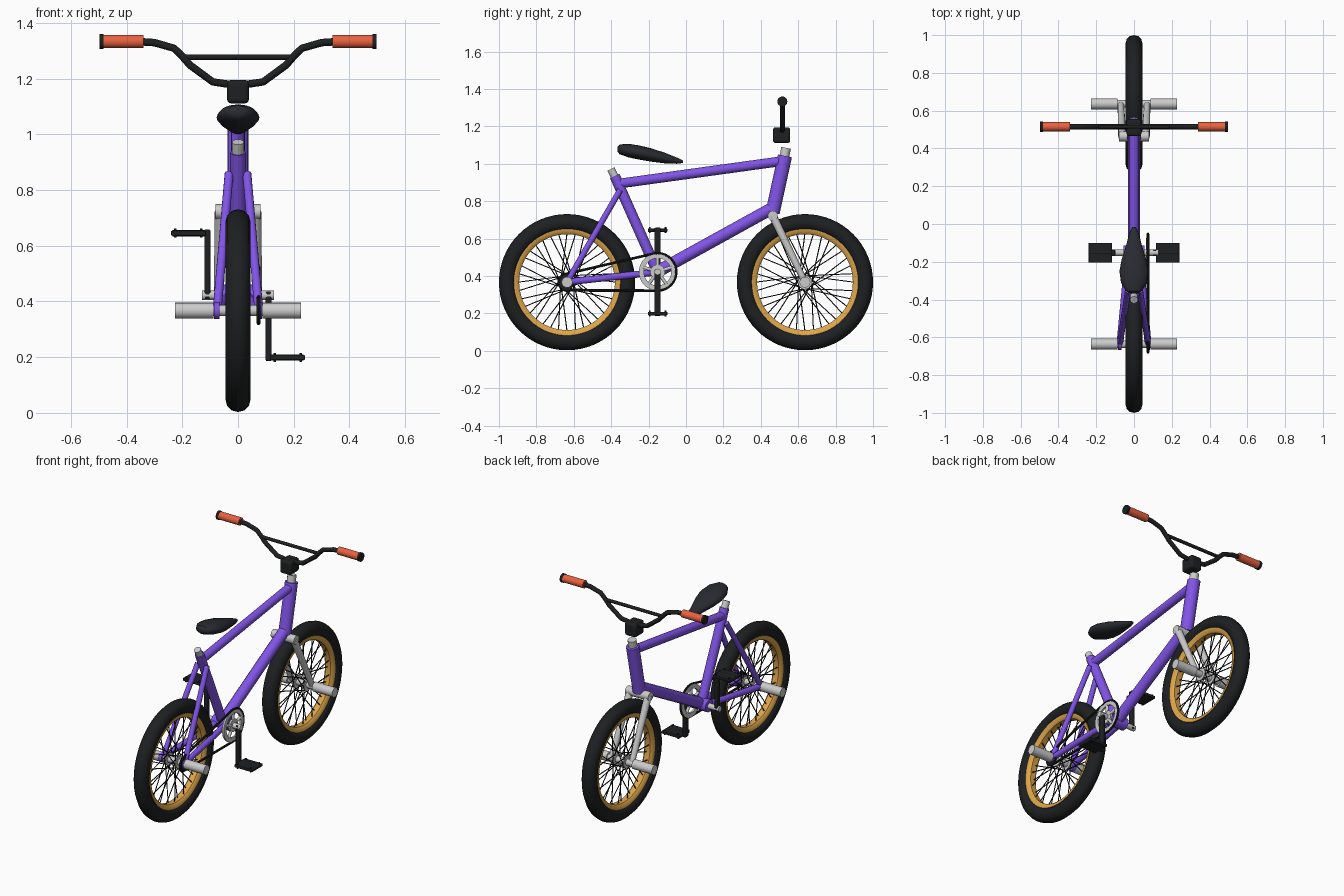
import bpy, bmesh, math
from math import sin, cos, pi, radians
from mathutils import Vector

if "Cube" in bpy.data.objects:
    bpy.data.objects.remove(bpy.data.objects["Cube"])


def material(name, rgb):
    m = bpy.data.materials.new(name)
    m.diffuse_color = (*rgb, 1)
    m.use_nodes = True
    m.node_tree.nodes["Principled BSDF"].inputs["Base Color"].default_value = m.diffuse_color
    return m


PURPLE = material("purple", (0.22, 0.09, 0.80))
BLACK = material("black", (0.013, 0.014, 0.015))
GOLD = material("gold", (0.72, 0.38, 0.07))
ORANGE = material("orange", (0.82, 0.12, 0.05))
SEAT = material("seat_grey", (0.022, 0.024, 0.03))
STEEL = material("steel", (0.55, 0.55, 0.57))


def add_mesh(name, me, mat):
    ob = bpy.data.objects.new(name, me)
    bpy.context.collection.objects.link(ob)
    me.materials.clear()
    me.materials.append(mat)
    return ob


def tube(name, paths, r, mat, closed=False, res=4, radii=None):
    """Round tubes along one or more point paths, merged in one mesh."""
    cu = bpy.data.curves.new(name, 'CURVE')
    cu.dimensions = '3D'
    cu.bevel_depth, cu.bevel_resolution, cu.use_fill_caps = r, res, True
    for pts in paths:
        sp = cu.splines.new('POLY')
        sp.points.add(len(pts) - 1)
        for i, p in enumerate(pts):
            sp.points[i].co = (*p, 1)
            sp.points[i].radius = radii[i] if radii else 1
        sp.use_cyclic_u = closed
    tmp = bpy.data.objects.new(name + "_tmp", cu)
    bpy.context.collection.objects.link(tmp)
    bpy.context.view_layer.update()
    me = bpy.data.meshes.new_from_object(tmp.evaluated_get(bpy.context.evaluated_depsgraph_get()))
    bpy.data.objects.remove(tmp)
    return add_mesh(name, me, mat)


def box(name, loc, size, mat, bevel=0.0):
    bpy.ops.mesh.primitive_cube_add(size=1, location=loc)
    ob = bpy.context.object
    ob.name, ob.scale = name, size
    bpy.ops.object.transform_apply(location=False, rotation=False, scale=True)
    if bevel:
        b = ob.modifiers.new("bevel", 'BEVEL')
        b.width, b.segments = bevel, 3
    ob.data.materials.append(mat)
    return ob


def lathe(name, profile, centre, mat, n=48):
    """Spin a closed (x, radius) profile about an axle along x."""
    bm = bmesh.new()
    rings = [[bm.verts.new((centre[0] + x, centre[1] + r * cos(2 * pi * k / n), centre[2] + r * sin(2 * pi * k / n)))
              for x, r in profile] for k in range(n)]
    m = len(profile)
    for k in range(n):
        a, b = rings[k], rings[(k + 1) % n]
        for i in range(m):
            bm.faces.new((a[i], a[(i + 1) % m], b[(i + 1) % m], b[i]))
    bmesh.ops.recalc_face_normals(bm, faces=bm.faces)
    me = bpy.data.meshes.new(name)
    bm.to_mesh(me)
    bm.free()
    return add_mesh(name, me, mat)


AXLE_Z = 0.367
BB = Vector((0, -0.152, 0.422))

# wheels: tyre, rim, crossed spokes, hub, pegs
tyre = [(0.045 * cos(a), 0.319 + 0.045 * sin(a)) for a in [2 * pi * i / 12 for i in range(12)]]
rim = [(-0.032, 0.285), (0.032, 0.285), (0.03, 0.268), (0.018, 0.256), (-0.018, 0.256), (-0.03, 0.268)]
for end, y in (("front", 0.636), ("rear", -0.636)):
    c = (0, y, AXLE_Z)
    lathe(end + "_tyre", tyre, c, BLACK, 64)
    lathe(end + "_rim", rim, c, GOLD, 64)
    spokes = []
    for k in range(36):
        a = 2 * pi * k / 36
        side = 1 if k % 2 else -1
        h = a + (1.1 if k % 4 < 2 else -1.1)
        spokes.append([(side * 0.035, y + 0.036 * cos(h), AXLE_Z + 0.036 * sin(h)),
                       (side * 0.006, y + 0.262 * cos(a), AXLE_Z + 0.262 * sin(a))])
    tube(end + "_spokes", spokes, 0.003, BLACK, res=1)
    tube(end + "_hub", [[(-0.1, y, AXLE_Z), (0.1, y, AXLE_Z)]], 0.02, STEEL)
    tube(end + "_hub_flanges", [[(s * 0.03, y, AXLE_Z), (s * 0.04, y, AXLE_Z)] for s in (-1, 1)], 0.038, STEEL)
    tube(end + "_pegs", [[(s * 0.088, y, AXLE_Z), (s * 0.227, y, AXLE_Z)] for s in (-1, 1)], 0.029, STEEL, res=6)

# frame
tube("head_tube", [[(0, 0.529, 1.042), (0, 0.463, 0.738)]], 0.038, PURPLE, res=6)
tube("top_tube", [[(0, 0.52, 1.015), (0, -0.365, 0.893)]], 0.026, PURPLE)
tube("down_tube", [[(0, 0.475, 0.77), (0, -0.15, 0.425)]], 0.033, PURPLE)
tube("seat_tube", [[(0, -0.381, 0.935), BB]], 0.028, PURPLE)
tube("bottom_bracket", [[BB - Vector((0.055, 0, 0)), BB + Vector((0.055, 0, 0))]], 0.038, PURPLE, res=6)
tube("seat_stays", [[(s * 0.032, -0.352, 0.86), (s * 0.075, -0.636, AXLE_Z)] for s in (-1, 1)], 0.016, PURPLE)
tube("chain_stays", [[(s * 0.03, -0.16, 0.42), (s * 0.075, -0.64, AXLE_Z)] for s in (-1, 1)], 0.018, PURPLE)
tube("dropouts", [[(s * 0.066, -0.636, AXLE_Z), (s * 0.086, -0.636, AXLE_Z)] for s in (-1, 1)], 0.03, PURPLE)
tube("seat_post", [[(0, -0.37, 0.91), (0, -0.402, 0.972)]], 0.021, STEEL)

# fork
tube("steerer", [[(0, 0.515, 0.98), (0, 0.535, 1.085)]], 0.026, STEEL)
tube("fork_crown", [[(-0.08, 0.464, 0.722), (0.08, 0.464, 0.722)]], 0.027, STEEL)
tube("fork_legs", [[(s * 0.062, 0.464, 0.722), (s * 0.07, 0.636, AXLE_Z)] for s in (-1, 1)], 0.021, STEEL,
     radii=[1.05, 0.8])

# saddle lofted from elliptical stations: y, centre z, half width, half height
stations = [(-0.367, 1.078, 0.02, 0.012), (-0.355, 1.077, 0.043, 0.026), (-0.31, 1.071, 0.069, 0.036),
            (-0.25, 1.060, 0.077, 0.038), (-0.19, 1.048, 0.066, 0.036), (-0.11, 1.030, 0.041, 0.028),
            (-0.05, 1.017, 0.025, 0.017), (-0.016, 1.011, 0.010, 0.007)]
bm = bmesh.new()
rings = [[bm.verts.new((w * cos(a), y, z + h * sin(a))) for a in [2 * pi * i / 20 for i in range(20)]]
         for y, z, w, h in stations]
for a, b in zip(rings, rings[1:]):
    for i in range(20):
        bm.faces.new((a[i], a[(i + 1) % 20], b[(i + 1) % 20], b[i]))
bm.faces.new(rings[0])
bm.faces.new(rings[-1])
bmesh.ops.recalc_face_normals(bm, faces=bm.faces)
me = bpy.data.meshes.new("saddle")
bm.to_mesh(me)
bm.free()
add_mesh("saddle", me, SEAT)

# handlebar, crossbar, grips, stem
BY = 0.515
half = [(0.036, 1.18), (0.09, 1.188), (0.172, 1.248), (0.2, 1.28), (0.23, 1.309), (0.30, 1.329), (0.345, 1.332),
        (0.49, 1.332)]
tube("handlebar", [[(-x, BY, z) for x, z in half[::-1]] + [(x, BY, z) for x, z in half]], 0.0135, BLACK)
tube("crossbar", [[(-0.198, BY, 1.277), (0.198, BY, 1.277)]], 0.01, BLACK)
tube("grips", [[(s * 0.34, BY, 1.333), (s * 0.485, BY, 1.333)] for s in (-1, 1)], 0.024, ORANGE, res=6)
tube("grip_caps", [[(s * 0.482, BY, 1.333), (s * 0.497, BY, 1.333)] for s in (-1, 1)], 0.027, BLACK, res=6)
box("stem", (0, 0.511, 1.153), (0.078, 0.092, 0.084), BLACK, 0.014)

# chainring with five arms
ring_c = (0.072, BB.y, BB.z)
lathe("chainring", [(-0.006, 0.073), (0.006, 0.073), (0.006, 0.1), (-0.006, 0.1)], ring_c, STEEL)
tube("chainring_centre", [[(0.066, BB.y, BB.z), (0.078, BB.y, BB.z)]], 0.04, STEEL, res=6)
angles = [pi / 2 + 2 * pi * k / 5 for k in range(5)]
tube("chainring_arms", [[(0.072, BB.y + r * cos(a), BB.z + r * sin(a)) for r in (0.03, 0.08)] for a in angles],
     0.009, STEEL)

# chain around the ring and rear cog
RY, cog = -0.636, 0.044
loop = [(0.074, BB.y + 0.1 * cos(a), BB.z + 0.1 * sin(a)) for a in [radians(-90 + 12 * i) for i in range(17)]]
loop += [(0.074, RY + cog * cos(a), AXLE_Z + cog * sin(a)) for a in [radians(102 + 16.8 * i) for i in range(11)]]
tube("chain", [loop], 0.007, BLACK, closed=True, res=2)
tube("rear_cog", [[(0.069, RY, AXLE_Z), (0.079, RY, AXLE_Z)]], 0.042, BLACK)

# cranks and pedals: right one down, left one up
tube("crank_axle", [[(-0.13, BB.y, BB.z), (0.13, BB.y, BB.z)]], 0.017, STEEL)
for side, s in (("right", 1), ("left", -1)):
    z = BB.z - s * 0.223
    box(side + "_crank", (s * 0.11, BB.y, (BB.z + z) / 2), (0.022, 0.032, 0.25), BLACK, 0.006)
    tube(side + "_pedal_axle", [[(s * 0.11, BB.y, z), (s * 0.235, BB.y, z)]], 0.011, BLACK)
    box(side + "_pedal", (s * 0.178, BB.y, z), (0.125, 0.105, 0.018), BLACK, 0.004)
    tube(side + "_pedal_pins", [[(s * x, BB.y + d, z - 0.016), (s * x, BB.y + d, z + 0.016)]
                                for x in (0.132, 0.225) for d in (-0.042, 0.042)], 0.005, BLACK, res=2)

# smooth shading with crisp edges
bpy.ops.object.select_all(action='SELECT')
bpy.context.view_layer.objects.active = bpy.data.objects["saddle"]
bpy.ops.object.shade_smooth_by_angle(angle=radians(40))
